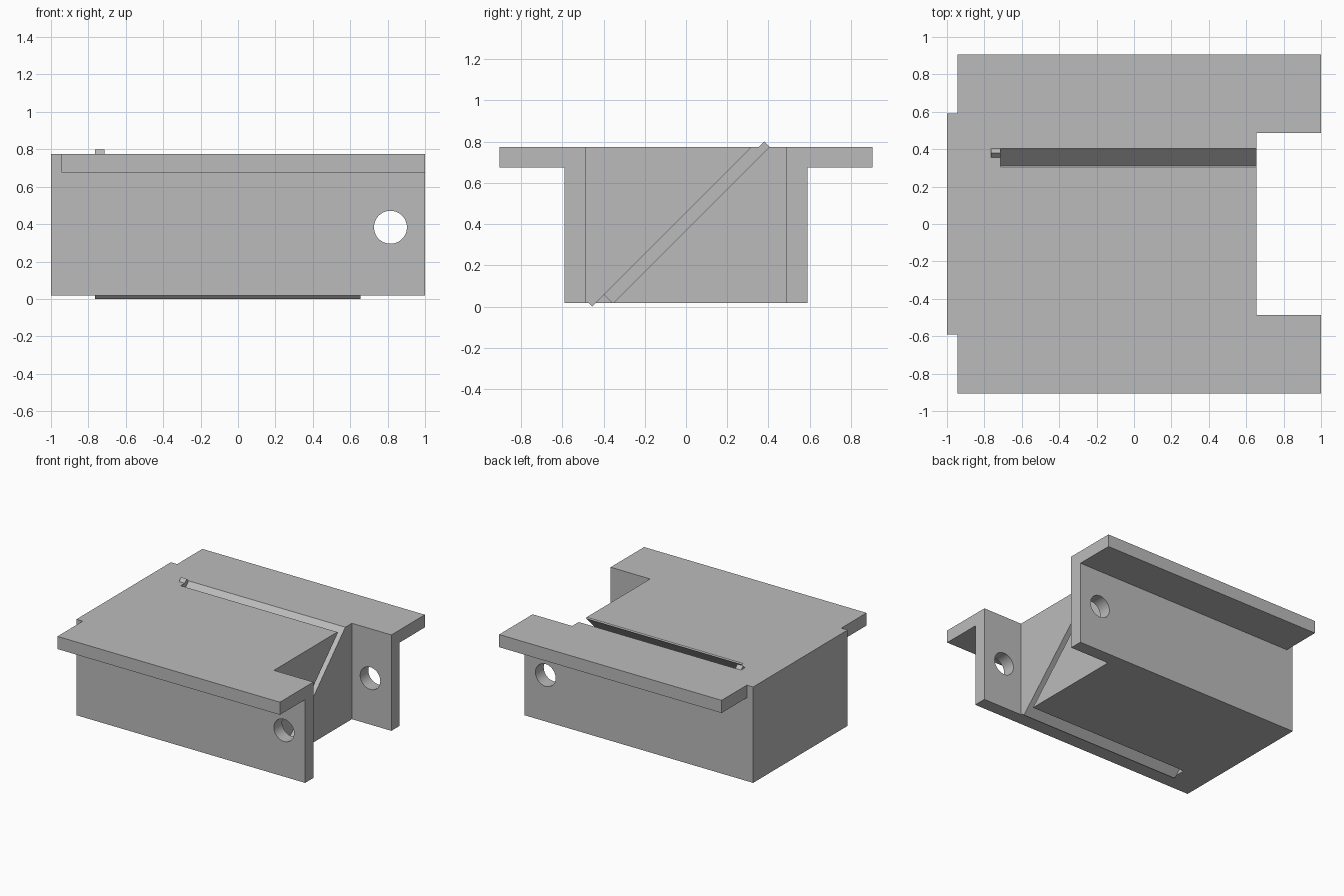
import bpy, bmesh
from mathutils import Vector

cube = bpy.data.objects.get("Cube")
if cube:
    bpy.data.objects.remove(cube, do_unlink=True)

grey = bpy.data.materials.new("plain grey")
grey.use_nodes = True
COLOUR = (0.5, 0.5, 0.5, 1)
grey.diffuse_color = COLOUR
grey.node_tree.nodes["Principled BSDF"].inputs["Base Color"].default_value = COLOUR

BASE, TOP = 0.017, 0.775      # underside and deck heights
WALL = 0.655                  # floor of the end recess


def prism(name, x0, x1, profile):
    """Extrude a (y, z) profile along x."""
    bm = bmesh.new()
    face = bm.faces.new([bm.verts.new((x0, y, z)) for y, z in profile])
    ext = bmesh.ops.extrude_face_region(bm, geom=[face])
    moved = [v for v in ext["geom"] if isinstance(v, bmesh.types.BMVert)]
    bmesh.ops.translate(bm, verts=moved, vec=Vector((x1 - x0, 0, 0)))
    bmesh.ops.recalc_face_normals(bm, faces=bm.faces)
    mesh = bpy.data.meshes.new(name)
    bm.to_mesh(mesh)
    bm.free()
    mesh.materials.append(grey)
    obj = bpy.data.objects.new(name, mesh)
    bpy.context.collection.objects.link(obj)
    return obj


def rect(y0, y1, z0, z1):
    return [(y0, z0), (y1, z0), (y1, z1), (y0, z1)]


def slanted(points):
    """Turn (across, along) points of the 45 degree slot into (y, z)."""
    return [((s + c) / 2, (s - c) / 2) for c, s in points]


def combine(target, other, operation):
    mod = target.modifiers.new(operation.lower(), "BOOLEAN")
    mod.operation = operation
    mod.solver = "EXACT"
    mod.object = other
    bpy.context.view_layer.objects.active = target
    bpy.ops.object.modifier_apply(modifier=mod.name)
    bpy.data.objects.remove(other, do_unlink=True)


# Main block with a flange along each side
half = [(0.59, BASE), (0.59, 0.675), (0.905, 0.675), (0.905, TOP)]
body = prism("flanged_block", -0.945, 1, half + [(-y, z) for y, z in reversed(half)])
combine(body, prism("end_block", -1, -0.9, rect(-0.59, 0.59, BASE, TOP)), "UNION")

# Recess at one end, leaving two side cheeks
combine(body, prism("recess_cutter", WALL, 1.2, rect(-0.487, 0.487, -0.2, 1)), "DIFFERENCE")

# Diagonal slot with a chamfered upper lip
upper, lower = -0.455, -0.37
slot = slanted([(upper, -0.9), (lower, -0.9), (lower, 1.5),
                (-0.6, 1.5), (-0.6, 1.08), (upper, 1.08)])
combine(body, prism("slot_cutter", -0.715, 0.8, slot), "DIFFERENCE")
relief = slanted([(upper, -0.9), (lower, -0.9), (lower, -0.34), (upper, -0.34)])
combine(body, prism("relief_cutter", -0.765, -0.7, relief), "DIFFERENCE")

# Round hole through both cheeks
bpy.ops.mesh.primitive_cylinder_add(vertices=64, radius=0.088, depth=3,
                                    location=(0.815, 0, 0.383), rotation=(1.5708, 0, 0))
combine(body, bpy.context.object, "DIFFERENCE")

# Small peg above the deck and thin ridge beneath the base
prism("slot_peg", -0.765, -0.715, [(0.355, TOP), (0.405, TOP), (0.38, 0.8)])
prism("slot_ridge", -0.765, WALL, [(-0.472, BASE), (-0.455, 0), (-0.438, BASE)])

# Crisp flat faces with a smooth hole
bpy.ops.object.select_all(action="DESELECT")
body.select_set(True)
bpy.context.view_layer.objects.active = body
bpy.ops.object.shade_smooth_by_angle(angle=0.5)
